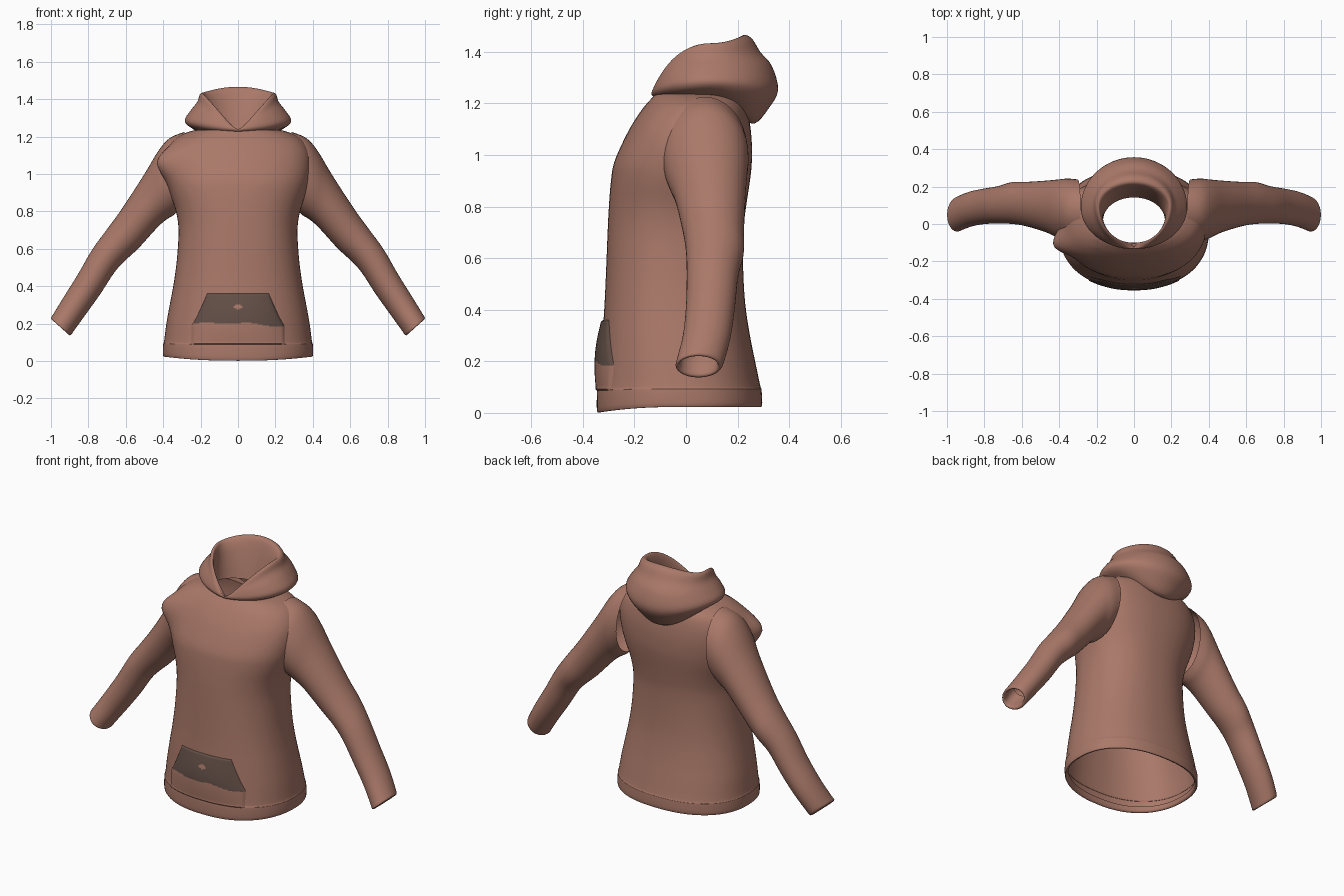
import bpy, math


def material(name, rgb):
    m = bpy.data.materials.new(name)
    m.diffuse_color = (*rgb, 1)
    return m


FABRIC = material("brown_fabric", (0.40, 0.19, 0.14))
DARK = material("dark_pocket_fabric", (0.125, 0.078, 0.062))


def make(name, verts, faces, mats=(FABRIC,)):
    me = bpy.data.meshes.new(name)
    me.from_pydata(verts, [], faces)
    me.update()
    ob = bpy.data.objects.new(name, me)
    bpy.context.collection.objects.link(ob)
    for m in mats:
        me.materials.append(m)
    bpy.ops.object.select_all(action='DESELECT')
    ob.select_set(True)
    bpy.context.view_layer.objects.active = ob
    bpy.ops.object.shade_smooth_by_angle(angle=math.radians(50))
    return ob


def resample(rows, sub):
    """Smooth in-between stations along a list of tuples."""
    out = []
    for i in range(len(rows) - 1):
        p0, p1, p2 = rows[max(i - 1, 0)], rows[i], rows[i + 1]
        p3 = rows[min(i + 2, len(rows) - 1)]
        for k in range(sub):
            t = k / sub
            out.append(tuple(
                b + 0.5 * t * (c - a + t * (2*a - 5*b + 4*c - d + t * (3*(b - c) + d - a)))
                for a, b, c, d in zip(p0, p1, p2, p3)))
    return out + [rows[-1]]


def loft(name, rows, ring, n=64, sub=4):
    stations = resample(rows, sub)
    verts = [ring(r, 2 * math.pi * j / n) for r in stations for j in range(n)]
    faces = [(i*n + j, i*n + (j+1) % n, (i+1)*n + (j+1) % n, (i+1)*n + j)
             for i in range(len(stations) - 1) for j in range(n)]
    return make(name, verts, faces)


# Torso: height, half width, front y, back y (starts with the folded hem)
EXP = 2.3
TORSO = [
    (0.045, 0.380, -0.325, 0.275), (0.018, 0.385, -0.330, 0.280),
    (0.018, 0.400, -0.345, 0.295), (0.085, 0.400, -0.345, 0.293),
    (0.10, 0.396, -0.340, 0.289), (0.20, 0.383, -0.331, 0.268),
    (0.30, 0.365, -0.324, 0.248), (0.42, 0.343, -0.316, 0.230),
    (0.55, 0.326, -0.310, 0.222), (0.70, 0.318, -0.304, 0.222),
    (0.80, 0.332, -0.299, 0.233), (0.90, 0.365, -0.291, 0.248),
    (0.97, 0.382, -0.279, 0.255), (1.05, 0.390, -0.245, 0.255),
    (1.12, 0.380, -0.208, 0.248), (1.18, 0.345, -0.168, 0.235),
    (1.215, 0.290, -0.138, 0.215), (1.235, 0.225, -0.118, 0.185),
    (1.235, 0.168, -0.105, 0.145)]


def power(v):
    return math.copysign(abs(v) ** (2 / EXP), v)


def torso_ring(r, a):
    z, w, yf, yb = r
    x = w * power(math.sin(a))
    y = (yf + yb) / 2 - (yb - yf) / 2 * power(math.cos(a))
    # arched lower edge and a pinched seam at one shoulder
    z += max(0, 1 - z / 0.12) * 0.012 * (1 - 2 * max(0, math.cos(a)) ** 2)
    if x < -0.2:
        g = math.exp(-((z - 1.07) / 0.09) ** 2 - ((y + 0.10) / 0.07) ** 2)
        x -= 0.065 * g
        y -= 0.02 * g
    return (x, y, z)


loft("torso", TORSO, torso_ring, n=80)

# Sleeves: upper x, z; lower x, z; front y, back y
SLEEVE = [
    (0.285, 1.225, 0.315, 0.81, -0.09, 0.238), (0.365, 1.192, 0.345, 0.78, -0.09, 0.243),
    (0.425, 1.125, 0.385, 0.755, -0.075, 0.238), (0.50, 1.00, 0.435, 0.71, -0.045, 0.232),
    (0.62, 0.815, 0.53, 0.605, -0.012, 0.225), (0.70, 0.705, 0.60, 0.54, 0.0, 0.224),
    (0.78, 0.595, 0.66, 0.475, 0.003, 0.203), (0.855, 0.465, 0.735, 0.36, 0.0, 0.19),
    (0.93, 0.345, 0.81, 0.255, -0.012, 0.174), (0.985, 0.255, 0.875, 0.165, -0.034, 0.150),
    (0.999, 0.230, 0.895, 0.138, -0.040, 0.138), (0.988, 0.222, 0.908, 0.150, -0.027, 0.124),
    (0.960, 0.262, 0.885, 0.190, -0.020, 0.128), (0.930, 0.310, 0.850, 0.235, -0.005, 0.145)]

for label, side in (("right", -1), ("left", 1)):
    def sleeve_ring(r, a, s=side):
        ux, uz, lx, lz, yf, yb = r
        c = math.cos(a)
        return (s * ((ux + lx) / 2 + c * (ux - lx) / 2),
                (yf + yb) / 2 - s * math.sin(a) * (yb - yf) / 2,
                (uz + lz) / 2 + c * (uz - lz) / 2)
    loft(label + "_sleeve", SLEEVE, sleeve_ring, n=40)

# Hood: front y, z; side x, y, z; back y, z; runs up the outside, over the rim, down inside
HOOD = [
    (-0.105, 1.222, 0.190, 0.05, 1.225, 0.20, 1.150),
    (-0.122, 1.224, 0.225, 0.06, 1.238, 0.265, 1.122),
    (-0.132, 1.232, 0.270, 0.08, 1.260, 0.320, 1.180),
    (-0.134, 1.238, 0.284, 0.09, 1.292, 0.357, 1.252),
    (-0.131, 1.240, 0.253, 0.09, 1.340, 0.333, 1.345),
    (-0.127, 1.236, 0.218, 0.10, 1.385, 0.288, 1.400),
    (-0.118, 1.228, 0.204, 0.10, 1.425, 0.255, 1.452),
    (-0.107, 1.222, 0.186, 0.09, 1.430, 0.220, 1.464),
    (-0.102, 1.220, 0.170, 0.06, 1.380, 0.195, 1.420),
    (-0.100, 1.218, 0.165, 0.03, 1.300, 0.165, 1.320),
    (-0.100, 1.215, 0.165, 0.02, 1.228, 0.142, 1.230)]


def hood_ring(r, a):
    yf, zf, sx, sy, zs, yb, zb = r
    s, c = math.sin(a), math.cos(a)
    if c > 0:   # sharp notch where the edges meet at the front
        return (sx * s, sy + (yf - sy) * c, zs + (zf - zs) * (1 - abs(s)))
    return (sx * s, sy - (yb - sy) * c, zs + (zb - zs) * c * c)


loft("hood", HOOD, hood_ring, n=72)

# Front pocket: a raised patch following the torso front
BODY = TORSO[3:]


def front_y(x, z):
    for p, q in zip(BODY, BODY[1:]):
        if p[0] <= z <= q[0]:
            t = (z - p[0]) / (q[0] - p[0])
            _, w, yf, yb = (u + (v - u) * t for u, v in zip(p, q))
            k = max(0, 1 - (abs(x) / w) ** EXP) ** (1 / EXP)
            return (yf + yb) / 2 - (yb - yf) / 2 * k


NX, NZ = 60, 48
verts, faces = [], []
for i in range(NZ + 1):
    z = 0.087 + 0.273 * i / NZ
    half = 0.248 if z < 0.19 else 0.248 - 0.083 * ((z - 0.19) / 0.17) ** 0.85
    for j in range(NX + 1):
        u = 2 * j / NX - 1
        x = half * u
        edge = i in (0, NZ) or j in (0, NX)
        puff = 0.008 + 0.016 * math.sin(math.pi * i / NZ) * (1 - u * u) ** 0.5
        verts.append((x, front_y(x, z) - (0.001 if edge else puff), z))
for i in range(NZ):
    for j in range(NX):
        a = i * (NX + 1) + j
        faces.append((a, a + 1, a + NX + 2, a + NX + 1))
pocket = make("front_pocket", verts, faces, (FABRIC, DARK))
for p in pocket.data.polygons:
    x, _, z = p.center
    line = 0.202 - 0.10 * max(0, x - 0.05) + 0.004 * math.sin(x * 28)
    spot = (x / 0.024) ** 2 + ((z - 0.29) / 0.013) ** 2 < 1
    p.material_index = int(z > line and not spot)
